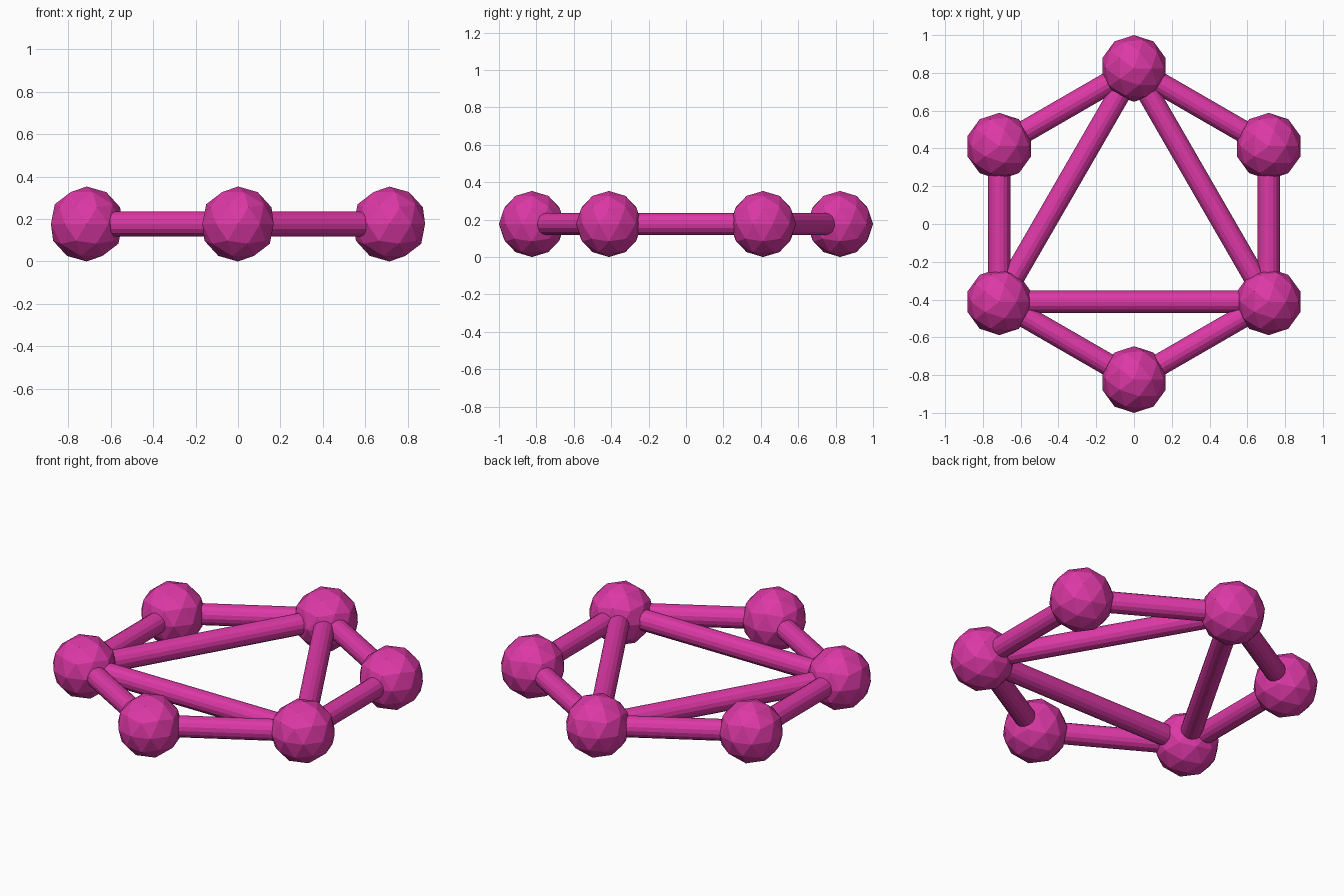
import bpy
from math import sin, cos, radians
from mathutils import Vector

if "Cube" in bpy.data.objects:
    bpy.data.objects.remove(bpy.data.objects["Cube"])

RING, BALL, ROD = 0.8235, 0.1765, 0.0588   # hexagon radius, ball radius, rod radius

mat = bpy.data.materials.new("magenta")
mat.diffuse_color = (0.72, 0.04, 0.38, 1)
mat.use_nodes = True
mat.node_tree.nodes["Principled BSDF"].inputs["Base Color"].default_value = mat.diffuse_color

# Hexagon corners, starting at the back (+y)
corners = [Vector((RING * cos(radians(90 + 60 * i)),
                   RING * sin(radians(90 + 60 * i)), BALL)) for i in range(6)]


def finish(name):
    ob = bpy.context.object
    ob.name = name
    ob.data.materials.append(mat)
    return ob


def rod(name, a, b):
    d = b - a
    bpy.ops.mesh.primitive_cylinder_add(
        vertices=16, radius=ROD, depth=d.length, location=(a + b) / 2,
        rotation=d.to_track_quat('Z', 'Y').to_euler())
    finish(name)


# Faceted balls at the corners
for i, c in enumerate(corners):
    bpy.ops.mesh.primitive_ico_sphere_add(subdivisions=2, radius=BALL, location=c)
    finish(f"corner_ball_{i + 1}")

# Outer hexagon rods
for i in range(6):
    rod(f"outer_rod_{i + 1}", corners[i], corners[(i + 1) % 6])

# Inner triangle rods
for i in range(0, 6, 2):
    rod(f"inner_rod_{i // 2 + 1}", corners[i], corners[(i + 2) % 6])
